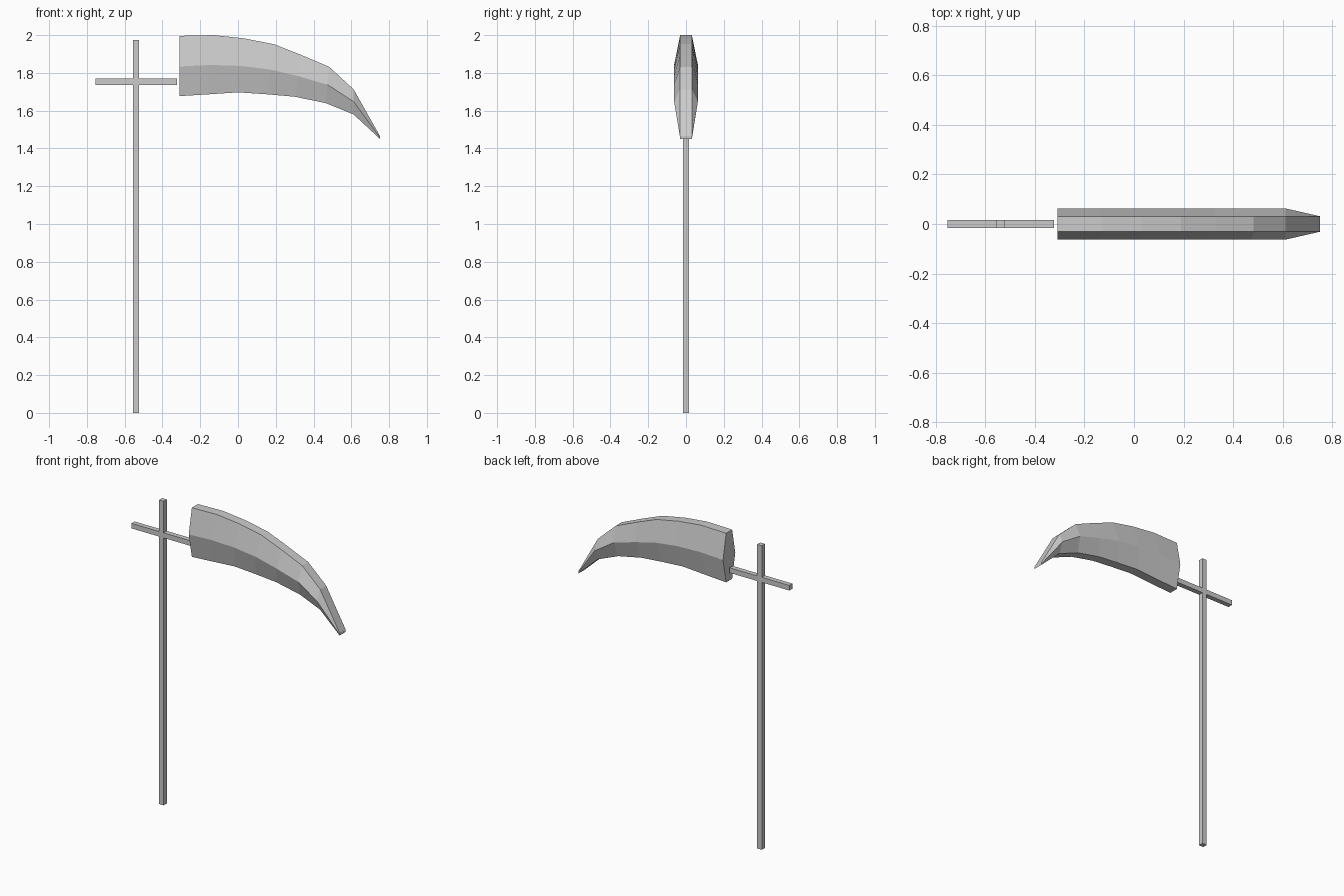
import bpy, bmesh

if "Cube" in bpy.data.objects:
    bpy.data.objects.remove(bpy.data.objects["Cube"])


def bar(name, lo, hi):
    """Axis-aligned square bar between two corners."""
    bm = bmesh.new()
    bmesh.ops.create_cube(bm, size=1)
    for v in bm.verts:
        v.co = [(a + b) / 2 + c * (b - a) for a, b, c in zip(lo, hi, v.co)]
    finish(bm, name)


def finish(bm, name):
    bmesh.ops.recalc_face_normals(bm, faces=bm.faces)
    mesh = bpy.data.meshes.new(name)
    bm.to_mesh(mesh)
    bm.free()
    bpy.context.collection.objects.link(bpy.data.objects.new(name, mesh))


# Long shaft and the short crossbar that carries the blade
bar("shaft", (-0.556, -0.016, 0), (-0.523, 0.016, 1.975))
bar("crossbar", (-0.754, -0.016, 1.737), (-0.323, 0.016, 1.77))

# Curved blade: (back x, z), (ridge x, z), (edge x, z), ridge half thickness
sections = [
    ((-0.31, 1.996), (-0.31, 1.834), (-0.31, 1.677), 0.063),
    ((-0.13, 2.000), (-0.15, 1.842), (-0.165, 1.686), 0.063),
    ((0.03, 1.983), (0.015, 1.837), (0.0, 1.697), 0.063),
    ((0.19, 1.952), (0.17, 1.818), (0.15, 1.687), 0.063),
    ((0.335, 1.895), (0.32, 1.782), (0.30, 1.674), 0.063),
    ((0.483, 1.832), (0.475, 1.737), (0.465, 1.640), 0.063),
    ((0.612, 1.713), (0.612, 1.648), (0.612, 1.580), 0.063),
    ((0.752, 1.465), (0.752, 1.457), (0.752, 1.450), 0.031),
]
RIM = 0.031
bm = bmesh.new()
rings = []
for back, ridge, edge, half in sections:
    outline = [(back, -RIM), (back, RIM), (ridge, half),
               (edge, RIM), (edge, -RIM), (ridge, -half)]
    rings.append([bm.verts.new((x, y, z)) for (x, z), y in outline])
for a, b in zip(rings, rings[1:]):
    for i in range(6):
        j = (i + 1) % 6
        bm.faces.new((a[i], a[j], b[j], b[i]))
bm.faces.new(rings[0])
bm.faces.new(rings[-1])
finish(bm, "blade")
